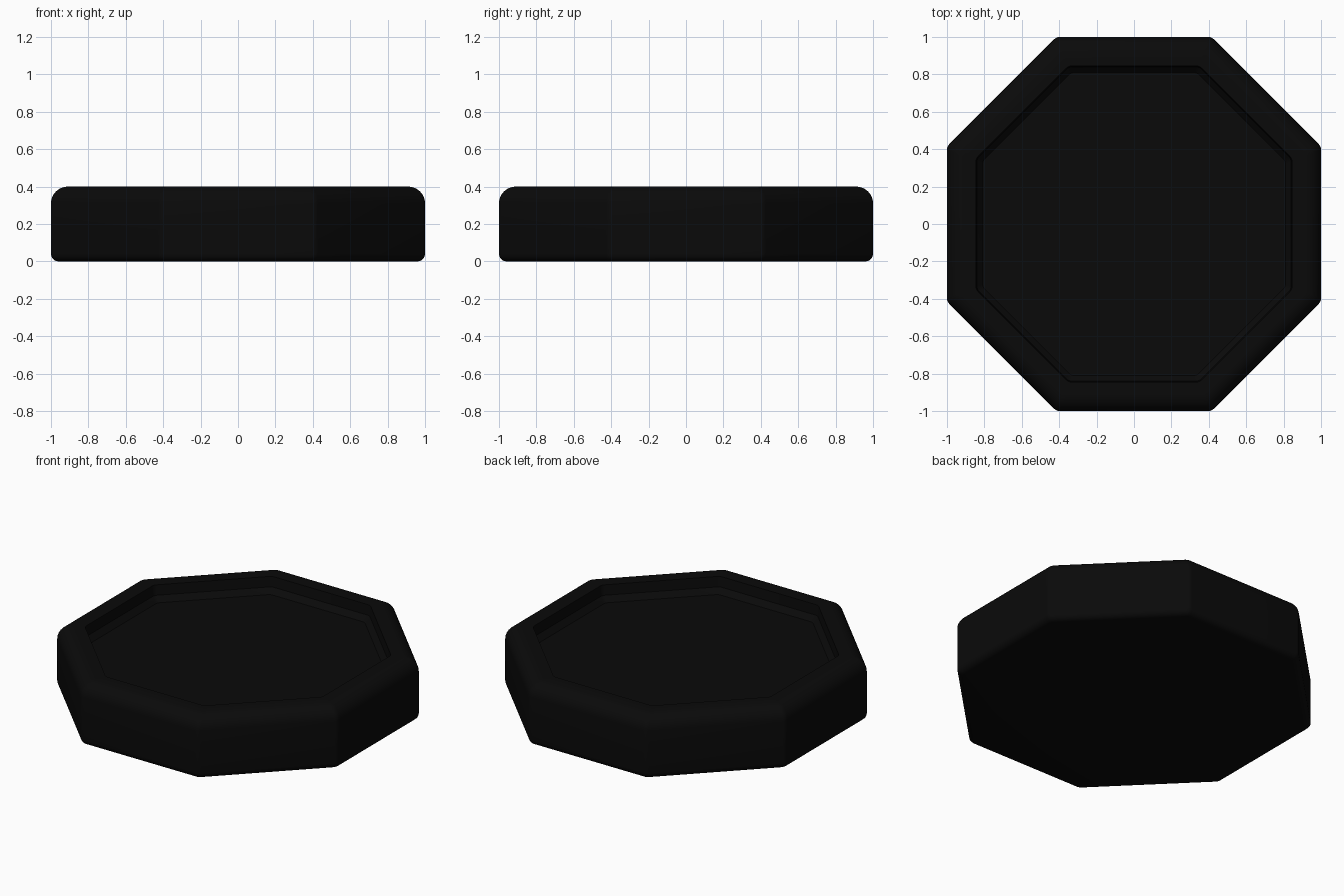
import bpy, bmesh
from math import pi, sin, cos

if "Cube" in bpy.data.objects:
    bpy.data.objects.remove(bpy.data.objects["Cube"])

STEPS = 4  # facets per rounded octagon corner

def ring(bm, apothem, z, r=0.04):
    """Octagon loop with slightly rounded corners."""
    verts = []
    core = (apothem - r) / cos(pi / 8)
    for k in range(8):
        mid = pi / 8 + k * pi / 4
        for s in range(STEPS + 1):
            a = mid - pi / 8 + s * pi / 4 / STEPS
            verts.append(bm.verts.new((core * cos(mid) + r * cos(a),
                                       core * sin(mid) + r * sin(a), z)))
    return verts

def arc(cx, cz, r, a0, a1, n):
    return [(cx + r * cos(a0 + (a1 - a0) * i / n),
             cz + r * sin(a0 + (a1 - a0) * i / n)) for i in range(n + 1)]

# Cross-section: bottom round, side, top round, rim, recess wall and step
profile = arc(0.96, 0.04, 0.04, -pi / 2, 0, 5)
profile += arc(0.91, 0.31, 0.09, 0, pi / 2, 8)
profile += [(0.845, 0.40), (0.84, 0.335), (0.81, 0.30)]

bm = bmesh.new()
rings = [ring(bm, a, z) for a, z in profile]
for lo, hi in zip(rings, rings[1:]):
    n = len(lo)
    for i in range(n):
        j = (i + 1) % n
        bm.faces.new((lo[i], lo[j], hi[j], hi[i]))
bm.faces.new(rings[0][::-1])   # underside
bm.faces.new(rings[-1])        # recessed floor
mesh = bpy.data.meshes.new("octagonal_base")
bm.to_mesh(mesh)
bm.free()

base = bpy.data.objects.new("octagonal_base", mesh)
bpy.context.collection.objects.link(base)
mat = bpy.data.materials.new("black")
mat.diffuse_color = (0.003, 0.003, 0.003, 1)
mat.use_nodes = True
mat.node_tree.nodes["Principled BSDF"].inputs["Base Color"].default_value = mat.diffuse_color
mesh.materials.append(mat)

bpy.context.view_layer.objects.active = base
base.select_set(True)
bpy.ops.object.shade_smooth_by_angle(angle=pi / 6)
